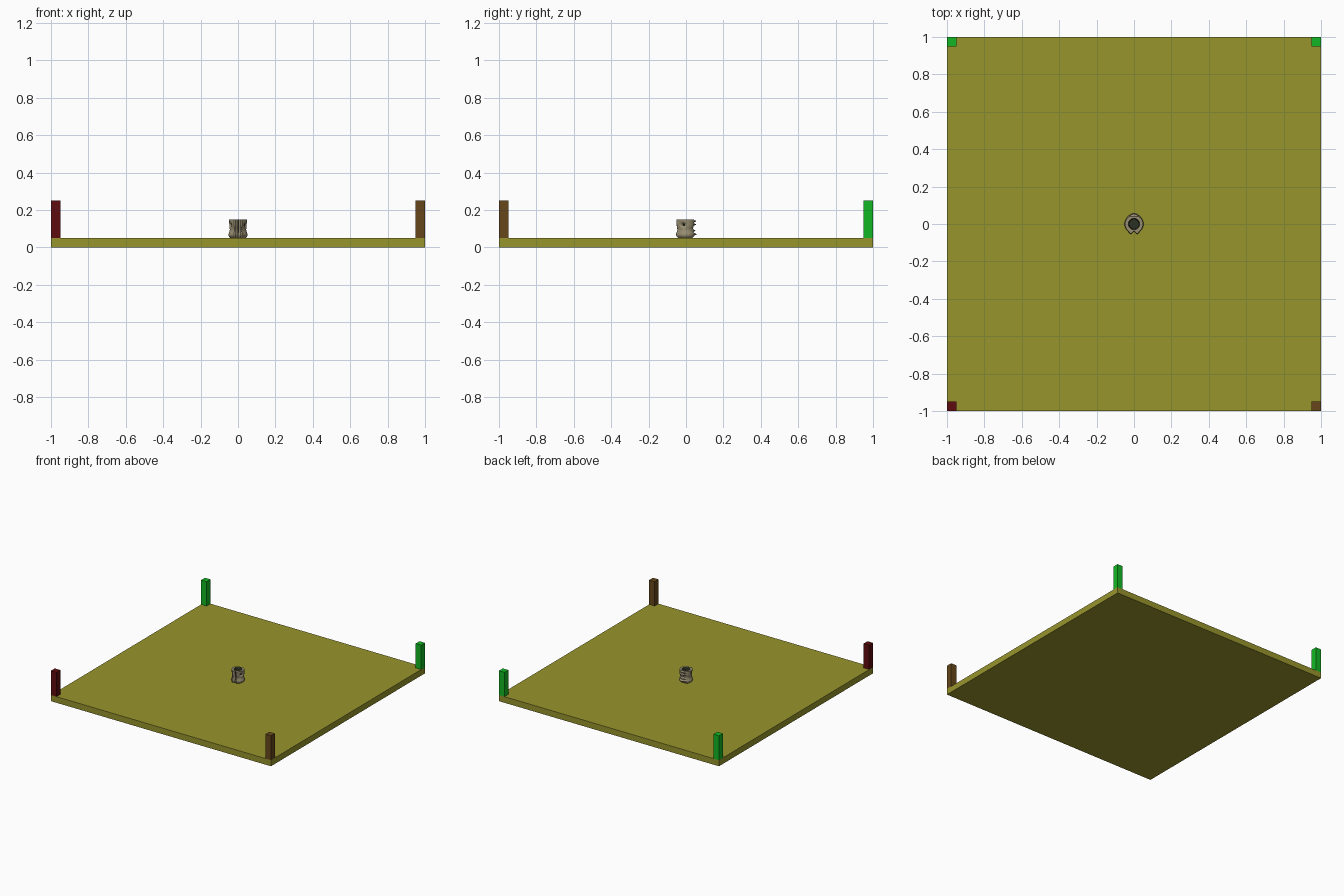
import bpy, bmesh, math

if "Cube" in bpy.data.objects:
    bpy.data.objects.remove(bpy.data.objects["Cube"])


def material(name, rgb):
    m = bpy.data.materials.new(name)
    # sRGB 0-255 to linear
    m.diffuse_color = tuple((c / 255) ** 2.2 for c in rgb) + (1,)
    m.use_nodes = True
    m.node_tree.nodes["Principled BSDF"].inputs["Base Color"].default_value = m.diffuse_color
    return m


def finish(bm, name, *mats):
    bmesh.ops.recalc_face_normals(bm, faces=bm.faces)
    me = bpy.data.meshes.new(name)
    bm.to_mesh(me)
    bm.free()
    ob = bpy.data.objects.new(name, me)
    bpy.context.collection.objects.link(ob)
    for m in mats:
        me.materials.append(m)
    return ob


def box(name, size, centre, mat):
    bm = bmesh.new()
    bmesh.ops.create_cube(bm, size=1)
    for v in bm.verts:
        v.co = [v.co[i] * size[i] + centre[i] for i in range(3)]
    return finish(bm, name, mat)


olive = material("olive", (150, 147, 48))
red = material("dark_red", (95, 20, 22))
brown = material("brown", (102, 72, 32))
green = material("green", (25, 182, 40))
stone = material("stone", (150, 140, 112))
dark = material("dark_hollow", (48, 52, 38))

# floor slab and corner posts
box("floor_slab", (2, 2, 0.05), (0, 0, 0.025), olive)
for name, x, y, mat in (("front_left", -1, -1, red), ("front_right", 1, -1, brown),
                        ("back_left", -1, 1, green), ("back_right", 1, 1, green)):
    box(name + "_post", (0.05, 0.05, 0.2), (x * 0.975, y * 0.975, 0.15), mat)


def bump(d, width):
    return math.exp(-(d / width) ** 2)


def wall_radius(a, z):
    # carved outer wall: front groove, side hollows, rear fins, waist
    r = 0.048 - 0.004 * bump(z - 0.095, 0.015) + 0.003 * bump(z - 0.07, 0.01)
    r -= 0.008 * bump(z - 0.05, 0.005)
    front = math.remainder(a + math.pi / 2, math.tau)
    back = math.remainder(a - math.pi / 2, math.tau)
    r += 0.006 * bump(abs(front) - 0.35, 0.2) - 0.012 * bump(front, 0.16)
    for side in (-0.35, math.pi + 0.35):
        r -= 0.016 * bump(math.remainder(a - side, math.tau), 0.3) * bump(z - 0.12, 0.011)
    fins = sum(bump(z - h, 0.005) for h in (0.14, 0.122, 0.09, 0.07))
    r += (0.016 * min(fins, 1) - 0.008) * bump(back, 0.45)
    return r


# carved hollow vessel in the middle
N, ROWS = 48, 26
bm = bmesh.new()
rings = []
for k in range(ROWS):
    z = 0.05 + 0.1 * k / (ROWS - 1)
    rings.append([(wall_radius(math.tau * i / N, z), z) for i in range(N)])
rings.append([(0.03, 0.15)] * N)
rings.append([(0.026, 0.065)] * N)
verts = [[bm.verts.new((r * math.cos(math.tau * i / N), r * math.sin(math.tau * i / N), z))
          for i, (r, z) in enumerate(ring)] for ring in rings]
for k in range(len(verts) - 1):
    for i in range(N):
        j = (i + 1) % N
        f = bm.faces.new((verts[k][i], verts[k][j], verts[k + 1][j], verts[k + 1][i]))
        # dark colour inside the bore and in the deep side hollows
        deep = k < ROWS - 1 and rings[k][i][0] < 0.037 and rings[k][i][1] > 0.06
        f.material_index = int(k == len(verts) - 2 or deep)
bm.faces.new(verts[-1]).material_index = 1
bm.faces.new(verts[0])
finish(bm, "carved_vessel", stone, dark)
